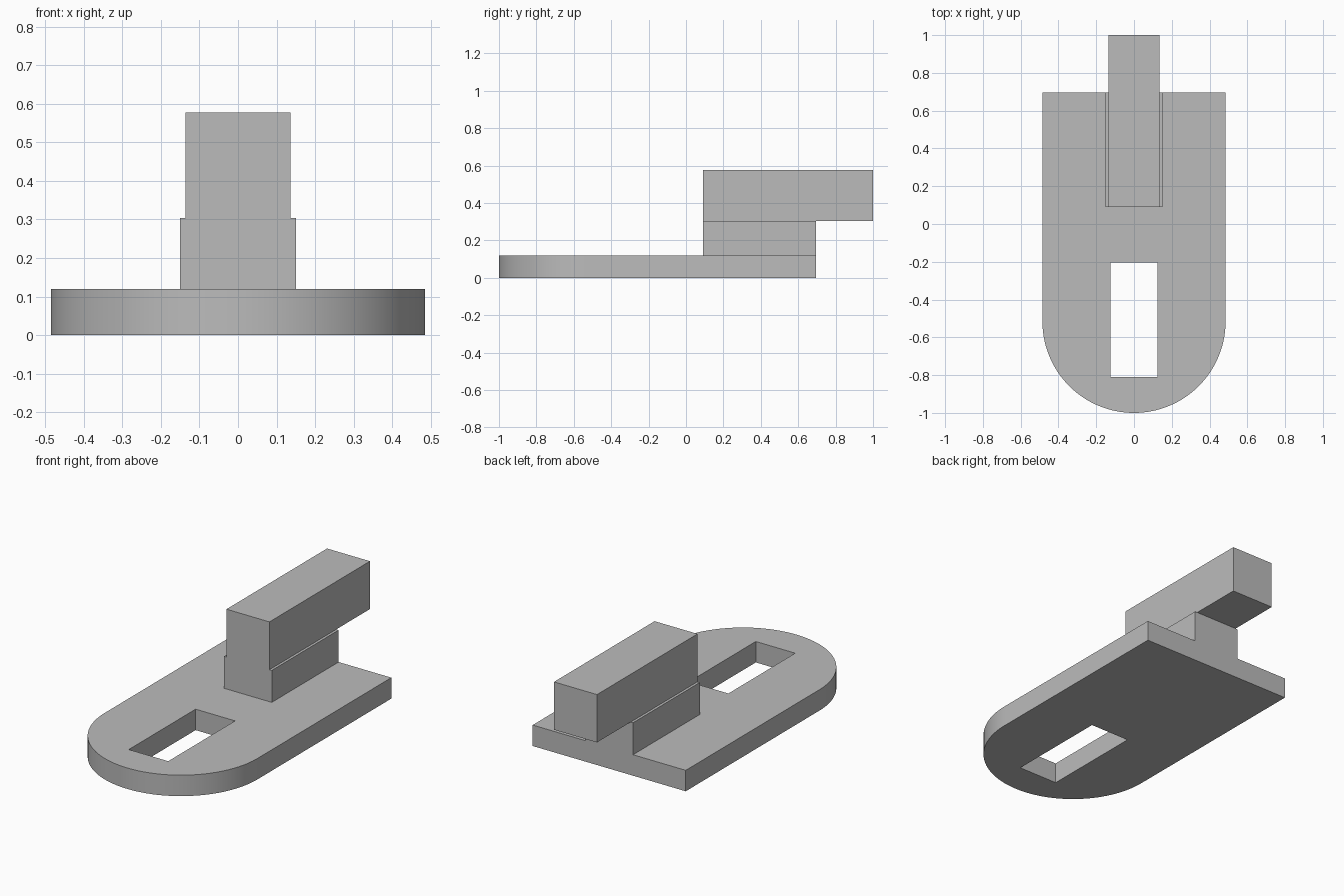
import bpy
import bmesh
import math

cube = bpy.data.objects.get("Cube")
if cube:
    bpy.data.objects.remove(cube, do_unlink=True)

grey = bpy.data.materials.new("plain grey")
grey.use_nodes = True
GREY = (0.5, 0.5, 0.5, 1)
grey.diffuse_color = GREY
grey.node_tree.nodes["Principled BSDF"].inputs["Base Color"].default_value = GREY

HALF_WIDTH = 0.485
PLATE_TOP = 0.12
BLOCK_TOP = 0.303
BACK = 0.695
RISER_FRONT = 0.09


def add_object(name, bm):
    mesh = bpy.data.meshes.new(name)
    bm.to_mesh(mesh)
    bm.free()
    mesh.materials.append(grey)
    obj = bpy.data.objects.new(name, mesh)
    bpy.context.collection.objects.link(obj)
    return obj


def add_box(name, half_x, y0, y1, z0, z1):
    bm = bmesh.new()
    bmesh.ops.create_cube(bm, size=1)
    bmesh.ops.scale(bm, vec=(2 * half_x, y1 - y0, z1 - z0), verts=bm.verts)
    bmesh.ops.translate(bm, vec=(0, (y0 + y1) / 2, (z0 + z1) / 2), verts=bm.verts)
    return add_object(name, bm)


def add_loop(bm, points):
    verts = [bm.verts.new((x, y, PLATE_TOP / 2)) for x, y in points]
    return [bm.edges.new((a, b)) for a, b in zip(verts, verts[1:] + verts[:1])]


# Base plate: square back, round front, rectangular slot
arc_y = HALF_WIDTH - 1
steps = 64
outline = [(HALF_WIDTH, BACK), (-HALF_WIDTH, BACK)]
for i in range(steps + 1):
    a = math.pi * (1 + i / steps)
    outline.append((HALF_WIDTH * math.cos(a), arc_y + HALF_WIDTH * math.sin(a)))
slot = [(-0.125, -0.81), (0.125, -0.81), (0.125, -0.205), (-0.125, -0.205)]

bm = bmesh.new()
edges = add_loop(bm, outline) + add_loop(bm, slot)
bmesh.ops.triangle_fill(bm, edges=edges, use_beauty=True, normal=(0, 0, 1))
bmesh.ops.recalc_face_normals(bm, faces=bm.faces)
plate = add_object("base_plate", bm)

# Thicken the plate, then smooth only its round end
solid = plate.modifiers.new("thickness", "SOLIDIFY")
solid.thickness = PLATE_TOP
solid.offset = 0
bpy.ops.object.select_all(action="DESELECT")
plate.select_set(True)
bpy.context.view_layer.objects.active = plate
bpy.ops.object.modifier_apply(modifier=solid.name)
bpy.ops.object.shade_smooth_by_angle(angle=math.radians(30))

# Riser block and the overhanging bar on top of it
add_box("riser_block", 0.151, RISER_FRONT, BACK, PLATE_TOP, BLOCK_TOP)
add_box("overhanging_bar", 0.136, RISER_FRONT, 1, BLOCK_TOP, 0.577)
